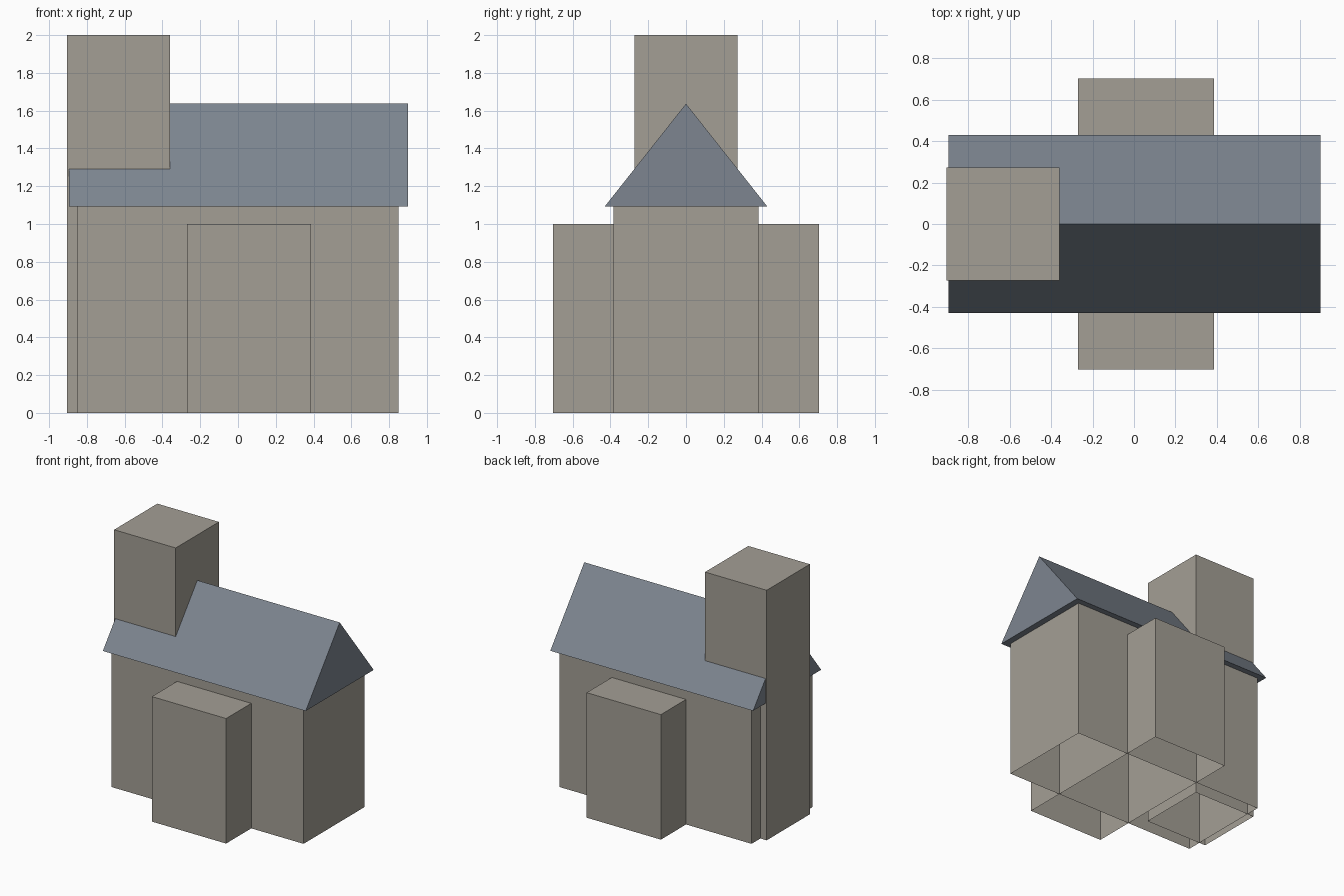
import bpy
import bmesh

cube = bpy.data.objects.get("Cube")
if cube:
    bpy.data.objects.remove(cube, do_unlink=True)


def make_material(name, colour):
    mat = bpy.data.materials.new(name)
    mat.use_nodes = True
    mat.diffuse_color = colour
    bsdf = mat.node_tree.nodes["Principled BSDF"]
    bsdf.inputs["Base Color"].default_value = colour
    bsdf.inputs["Roughness"].default_value = 0.9
    return mat


def extrude_profile(name, profile, x0, x1, mat, open_base=False):
    """Extrude a (y, z) outline along x; open_base removes the floor face."""
    bm = bmesh.new()
    face = bm.faces.new([bm.verts.new((x0, y, z)) for y, z in profile])
    result = bmesh.ops.extrude_face_region(bm, geom=[face], use_keep_orig=True)
    moved = [g for g in result["geom"] if isinstance(g, bmesh.types.BMVert)]
    bmesh.ops.translate(bm, verts=moved, vec=(x1 - x0, 0, 0))
    bmesh.ops.recalc_face_normals(bm, faces=bm.faces)
    if open_base:
        floor = [f for f in bm.faces if f.normal.z < -0.9]
        bmesh.ops.delete(bm, geom=floor, context="FACES")
    mesh = bpy.data.meshes.new(name)
    bm.to_mesh(mesh)
    bm.free()
    mesh.materials.append(mat)
    obj = bpy.data.objects.new(name, mesh)
    bpy.context.collection.objects.link(obj)
    return obj


def block(name, x0, x1, half_y, height, mat):
    outline = [(-half_y, 0), (half_y, 0), (half_y, height), (-half_y, height)]
    return extrude_profile(name, outline, x0, x1, mat, open_base=True)


stone = make_material("warm grey stone", (0.37, 0.345, 0.30, 1))
slate = make_material("blue grey slate", (0.205, 0.235, 0.28, 1))

# Hollow-bottomed stone volumes: hall, cross wing and tower
block("hall", -0.85, 0.85, 0.385, 1.093, stone)
block("cross_wing", -0.27, 0.387, 0.703, 1.0, stone)
block("tower", -0.905, -0.36, 0.273, 2.0, stone)

# Gabled roof with overhanging eaves
extrude_profile("roof", [(-0.43, 1.093), (0.43, 1.093), (0, 1.637)], -0.895, 0.9, slate)
